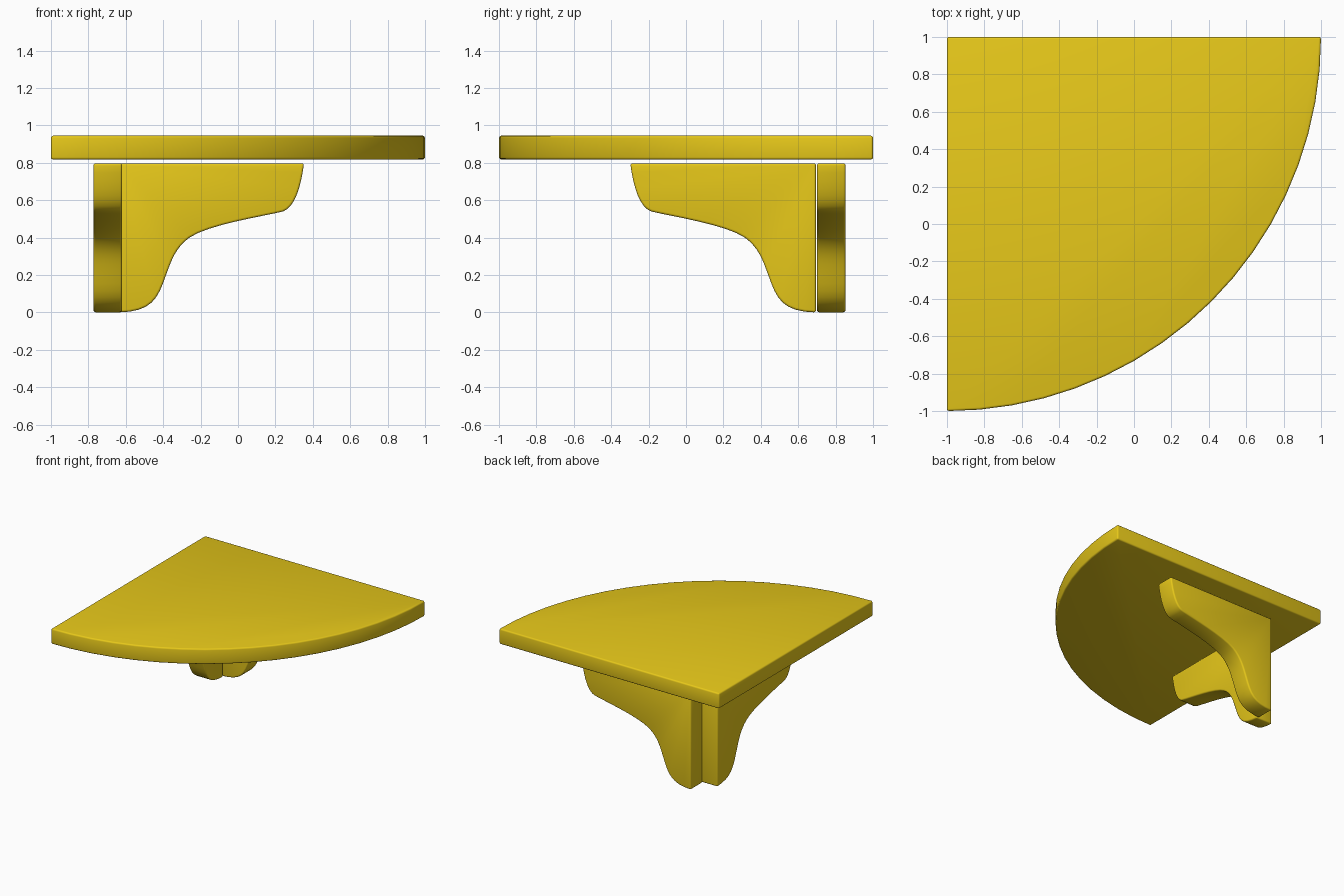
import bpy, bmesh, math
from mathutils import Vector
from mathutils.geometry import interpolate_bezier

if "Cube" in bpy.data.objects:
    bpy.data.objects.remove(bpy.data.objects["Cube"])

mat = bpy.data.materials.new("yellow_paint")
mat.diffuse_color = (0.8, 0.58, 0.01, 1)
mat.use_nodes = True
mat.node_tree.nodes["Principled BSDF"].inputs["Base Color"].default_value = mat.diffuse_color


def slab(name, outline, extrude, bevel=0.012):
    """Extrude a closed outline of 3D points and round its hard edges."""
    bm = bmesh.new()
    face = bm.faces.new([bm.verts.new(p) for p in outline])
    geom = bmesh.ops.extrude_face_region(bm, geom=[face], use_keep_orig=True)["geom"]
    moved = [g for g in geom if isinstance(g, bmesh.types.BMVert)]
    bmesh.ops.translate(bm, verts=moved, vec=Vector(extrude))
    bmesh.ops.recalc_face_normals(bm, faces=bm.faces)
    hard = [e for e in bm.edges if e.calc_face_angle(0) > math.radians(35)]
    bmesh.ops.bevel(bm, geom=hard, offset=bevel, segments=3, profile=0.5,
                    affect='EDGES', clamp_overlap=True)
    mesh = bpy.data.meshes.new(name)
    bm.to_mesh(mesh)
    bm.free()
    obj = bpy.data.objects.new(name, mesh)
    bpy.context.collection.objects.link(obj)
    mesh.materials.append(mat)
    bpy.ops.object.select_all(action='DESELECT')
    obj.select_set(True)
    bpy.context.view_layer.objects.active = obj
    bpy.ops.object.shade_smooth_by_angle(angle=math.radians(40))
    return obj


# Quarter-round shelf board, corner at the back left
N = 18
board = [(-1, 1, 0.818)]
for i in range(N + 1):
    a = -math.pi / 2 * i / N
    board.append((-1 + 2 * math.cos(a), 1 + 2 * math.sin(a), 0.818))
slab("shelf_board", board, (0, 0, 0.127))

# Bracket silhouette: distance from the wall end, height (Bezier chain)
chain = [(0.993, 0.797), (0.975, 0.66), (0.94, 0.56),
         (0.88, 0.54), (0.78, 0.515), (0.48, 0.47),
         (0.38, 0.40), (0.305, 0.345), (0.285, 0.28),
         (0.255, 0.20), (0.21, 0.07), (0.18, 0.005), (0.0, 0.0)]
profile = [(0.0, 0.797)]
for k in range(0, len(chain) - 1, 3):
    pts = interpolate_bezier(*[Vector((*p, 0)) for p in chain[k:k + 4]], 9)
    profile += [(p.x, p.y) for p in (pts if k == 0 else pts[1:])]

# Bracket along the back edge and bracket along the left edge
slab("back_bracket", [(-0.64 + d, 0.70, z) for d, z in profile], (0, 0.153, 0))
slab("left_bracket", [(-0.773, 0.695 - d, z) for d, z in profile], (0.153, 0, 0))
